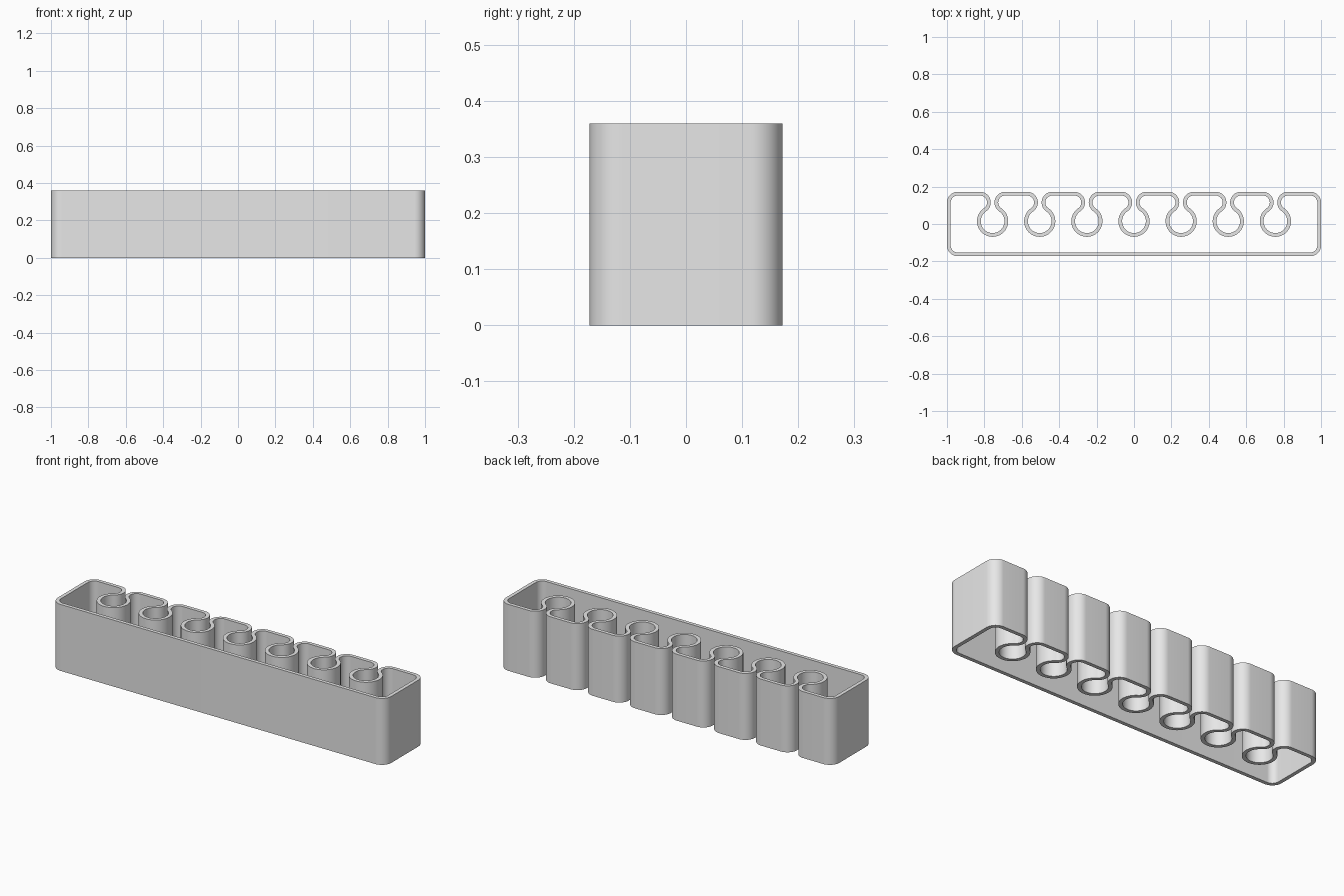
import bpy
import bmesh
from math import cos, sin, radians, atan2, degrees, hypot

cube = bpy.data.objects.get("Cube")
if cube:
    bpy.data.objects.remove(cube, do_unlink=True)

HALF_X, HALF_Y, HEIGHT = 1.0, 0.172, 0.36
WALL = 0.02
CORNER = 0.047            # corner radius at the middle of the wall
SLOT_Y, SLOT_R = 0.015, 0.073
SLOTS, PITCH = 7, 0.252
NECK = 0.067              # slot centre to lobe corner centre, along x

# Corner centres
cx = HALF_X - WALL / 2 - CORNER
cy = HALF_Y - WALL / 2 - CORNER


def arc(x, y, r, start, end, side=1):
    """Wall-centre points with the direction that faces out of the tray."""
    steps = max(2, round(abs(end - start) / 6))
    result = []
    for i in range(steps + 1):
        a = radians(start + (end - start) * i / steps)
        c, s = cos(a), sin(a)
        result.append((x + r * c, y + r * s, side * c, side * s))
    return result


# Wall path: three box corners, the keyhole slots, then the last corner
path = arc(-cx, -cy, CORNER, 180, 270)
path += arc(cx, -cy, CORNER, 270, 360)
path += arc(cx, cy, CORNER, 0, 90)

drop = cy - SLOT_Y
tilt = degrees(atan2(drop, NECK))
slot_r = hypot(NECK, drop) - CORNER   # keeps lobe and slot arcs tangent
for i in reversed(range(SLOTS)):
    sx = (i - (SLOTS - 1) / 2) * PITCH
    path += arc(sx + NECK, cy, CORNER, 90, 180 + tilt)
    path += arc(sx, SLOT_Y, slot_r, tilt, -180 - tilt, -1)[1:]
    path += arc(sx - NECK, cy, CORNER, -tilt, 90)[1:]
path += arc(-cx, cy, CORNER, 90, 180)

# Sweep the wall section along the closed path
bm = bmesh.new()
section = [(1, 0), (1, HEIGHT), (-1, HEIGHT), (-1, 0)]
rings = []
for x, y, nx, ny in path:
    rings.append([bm.verts.new((x + nx * k * WALL / 2, y + ny * k * WALL / 2, z))
                  for k, z in section])
for a, b in zip(rings, rings[1:] + rings[:1]):
    for j in range(4):
        k = (j + 1) % 4
        bm.faces.new((a[j], b[j], b[k], a[k]))
bmesh.ops.recalc_face_normals(bm, faces=bm.faces)

mesh = bpy.data.meshes.new("slotted_tray_wall")
bm.to_mesh(mesh)
bm.free()
wall = bpy.data.objects.new("slotted_tray_wall", mesh)
bpy.context.collection.objects.link(wall)

# Plain grey
grey = bpy.data.materials.new("light_grey")
grey.use_nodes = True
colour = (0.8, 0.8, 0.8, 1)
grey.diffuse_color = colour
grey.node_tree.nodes["Principled BSDF"].inputs["Base Color"].default_value = colour
mesh.materials.append(grey)

# Smooth curves, crisp rims
bpy.ops.object.select_all(action="DESELECT")
wall.select_set(True)
bpy.context.view_layer.objects.active = wall
bpy.ops.object.shade_smooth_by_angle(angle=radians(30))
